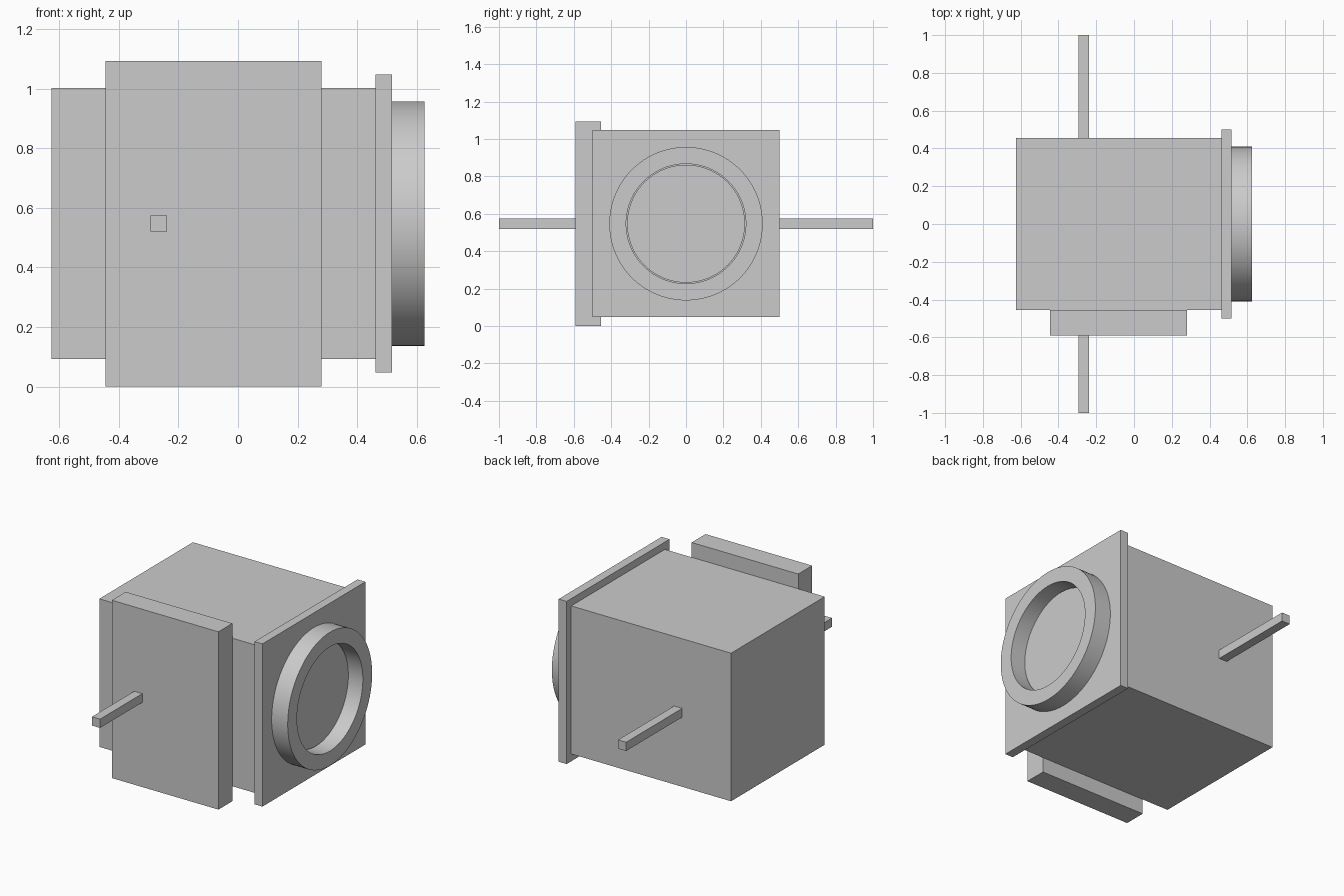
import bpy, bmesh, math

if "Cube" in bpy.data.objects:
    bpy.data.objects.remove(bpy.data.objects["Cube"], do_unlink=True)

MID_Z = 0.547

grey = bpy.data.materials.new("light grey")
grey.use_nodes = True
colour = (0.6, 0.6, 0.6, 1)
grey.diffuse_color = colour
grey.node_tree.nodes["Principled BSDF"].inputs["Base Color"].default_value = colour


def add_object(name, bm):
    bmesh.ops.recalc_face_normals(bm, faces=bm.faces)
    mesh = bpy.data.meshes.new(name)
    bm.to_mesh(mesh)
    bm.free()
    mesh.materials.append(grey)
    obj = bpy.data.objects.new(name, mesh)
    bpy.context.collection.objects.link(obj)
    return obj


def box(name, x, y, z):
    """Box from (min, max) ranges on each axis."""
    bm = bmesh.new()
    bmesh.ops.create_cube(bm, size=1)
    for v in bm.verts:
        v.co = [(lo + hi) / 2 + c * (hi - lo) for c, (lo, hi) in zip(v.co, (x, y, z))]
    return add_object(name, bm)


def lathe(name, profile, steps=96):
    """Spin a closed (x, radius) profile about the port axis."""
    bm = bmesh.new()
    verts = [bm.verts.new((x, 0, MID_Z + r)) for x, r in profile]
    edges = [bm.edges.new((a, b)) for a, b in zip(verts, verts[1:] + verts[:1])]
    bmesh.ops.spin(bm, geom=verts + edges, cent=(0, 0, MID_Z), axis=(1, 0, 0),
                   angle=math.tau, steps=steps)
    bmesh.ops.remove_doubles(bm, verts=bm.verts, dist=0.0001)
    obj = add_object(name, bm)
    bpy.ops.object.select_all(action='DESELECT')
    bpy.context.view_layer.objects.active = obj
    obj.select_set(True)
    bpy.ops.object.shade_smooth_by_angle(angle=math.radians(30))
    return obj


def around(half):
    return (MID_Z - half, MID_Z + half)


# Main housing with its front cover and side flange
box("housing", (-0.625, 0.462), (-0.455, 0.455), around(0.455))
box("front_cover", (-0.445, 0.28), (-0.59, -0.455), (0, 1.093))
box("side_flange", (0.462, 0.516), (-0.5, 0.5), around(0.5))

# Round port: open ring with a shallow disc at its base
lathe("port_ring", [(0.516, 0.41), (0.625, 0.41), (0.625, 0.32), (0.516, 0.32)])
lathe("port_disc", [(0.516, 0), (0.53, 0), (0.53, 0.315), (0.516, 0.315)])

# Square rods standing out of the front cover and the back wall
box("front_rod", (-0.293, -0.238), (-1, -0.59), around(0.027))
box("back_rod", (-0.293, -0.238), (0.455, 1), around(0.027))
